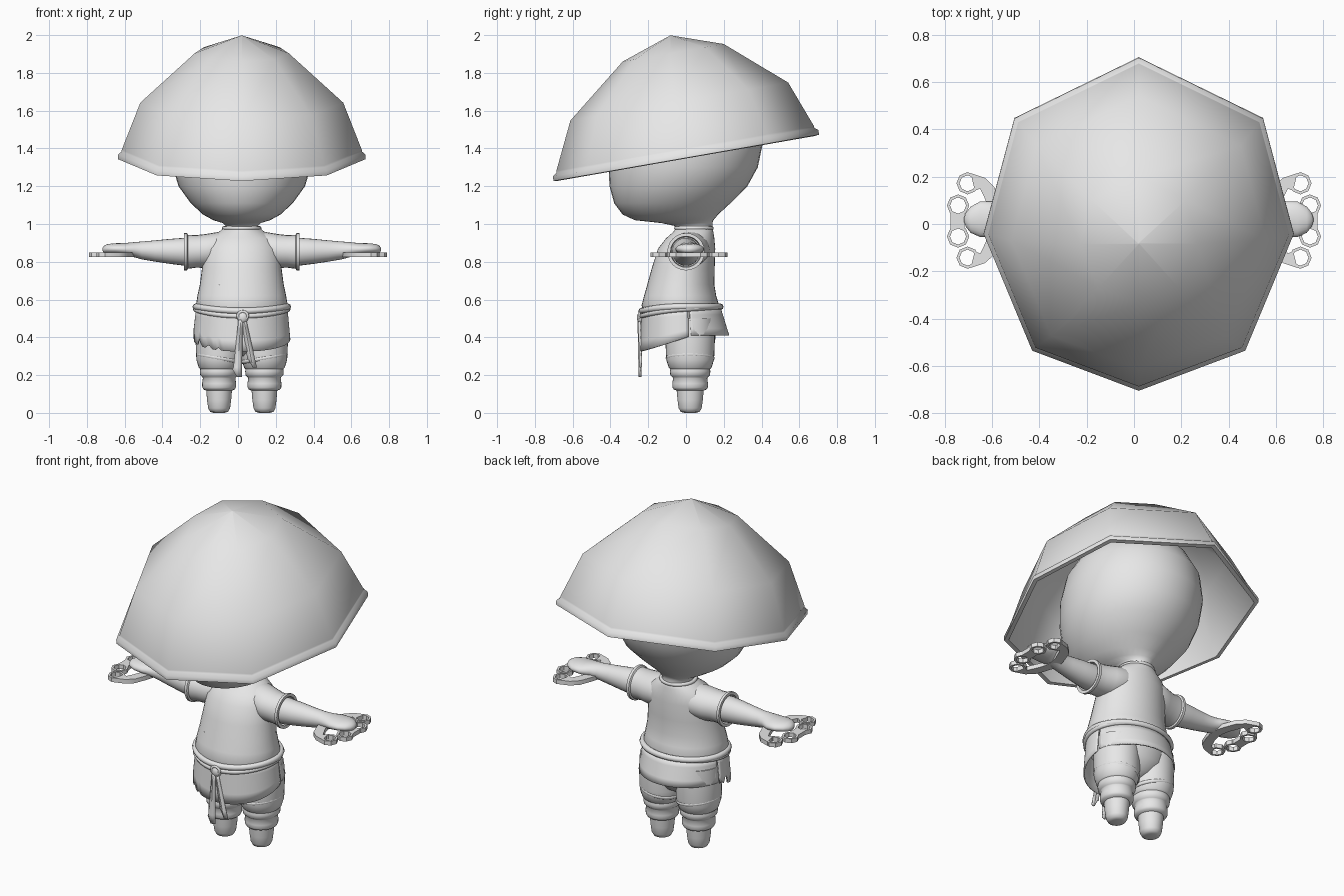
import bpy, bmesh, math, random
from mathutils import Matrix, Vector

if "Cube" in bpy.data.objects:
    bpy.data.objects.remove(bpy.data.objects["Cube"])

random.seed(4)
CX = 0.02  # body centre line
grey = bpy.data.materials.new("plain grey")
grey.diffuse_color = (0.8, 0.8, 0.8, 1)
grey.use_nodes = True
grey.node_tree.nodes["Principled BSDF"].inputs["Base Color"].default_value = grey.diffuse_color


def finish(name, bm, angle=50, thick=0):
    bmesh.ops.recalc_face_normals(bm, faces=bm.faces)
    me = bpy.data.meshes.new(name)
    bm.to_mesh(me)
    bm.free()
    me.shade_smooth()
    me.set_sharp_from_angle(angle=math.radians(angle))
    me.materials.append(grey)
    ob = bpy.data.objects.new(name, me)
    bpy.context.collection.objects.link(ob)
    if thick:
        mod = ob.modifiers.new("thickness", 'SOLIDIFY')
        mod.thickness = thick
        mod.offset = 0
    return ob


def skin(name, rings, angle=50, caps=True, closed=False):
    """Bridge equal-length rings of points."""
    bm = bmesh.new()
    vs = [[bm.verts.new(p) for p in r] for r in rings]
    n = len(vs[0])
    pairs = list(zip(vs, vs[1:])) + ([(vs[-1], vs[0])] if closed else [])
    for a, b in pairs:
        for i in range(n):
            j = (i + 1) % n
            bm.faces.new((a[i], a[j], b[j], b[i]))
    if caps and not closed:
        bm.faces.new(vs[0])
        bm.faces.new(vs[-1])
    return finish(name, bm, angle)


def ellipse(n):
    return [(math.cos(2 * math.pi * i / n), math.sin(2 * math.pi * i / n)) for i in range(n)]


def loft_z(name, cx, sections, n=32, angle=50):
    """Sections are (z, front y, back y, half width)."""
    return skin(name, [[(cx + hw * c, (y0 + y1) / 2 + (y1 - y0) / 2 * s, z)
                        for c, s in ellipse(n)] for z, y0, y1, hw in sections], angle)


def loft_x(name, side, sections, n=24, angle=50):
    """Sections are (distance from centre line, y, z, y radius, z radius)."""
    return skin(name, [[(CX + side * d, y + ry * c, z + rz * s)
                        for c, s in ellipse(n)] for d, y, z, ry, rz in sections], angle)


def tube(name, pts, r, cyclic=False):
    cu = bpy.data.curves.new(name, 'CURVE')
    cu.dimensions = '3D'
    cu.bevel_depth = r
    cu.bevel_resolution = 2
    cu.use_fill_caps = True
    sp = cu.splines.new('POLY')
    sp.points.add(len(pts) - 1)
    for p, co in zip(sp.points, pts):
        p.co = (*co, 1)
    sp.use_cyclic_u = cyclic
    tmp = bpy.data.objects.new(name, cu)
    bm = bmesh.new()
    bpy.context.collection.objects.link(tmp)
    me = bpy.data.meshes.new_from_object(tmp.evaluated_get(bpy.context.evaluated_depsgraph_get()))
    bm.from_mesh(me)
    bpy.data.objects.remove(tmp)
    bpy.data.meshes.remove(me)
    return finish(name, bm)


# Hat: tilted eight-sided dome with a lip and hollow inside
half = [(0, .715), (.525, .455), (.655, -.04), (.45, -.54), (0, -.712)]
rim = half + [(-x, y) for x, y in half[3:0:-1]]
tilt = Matrix.Translation((CX, 0, 1.35)) @ Matrix.Rotation(math.radians(9.9), 4, 'X')
hat_profile = [(.005, .652), (.38, .56), (.82, .30), (.97, .05), (.972, .04), (1, .025), (1, 0),
               (.965, -.003), (.94, .05), (.79, .285), (.36, .535), (.005, .625)]
skin("hat", [[tilt @ Vector((x * k, y * k + .03 * min(1, h / .6), h)) for x, y in rim]
             for k, h in hat_profile], 65)

# Head and neck
loft_z("head", CX, [(.93, -.05, .14, .09), (.99, -.06, .14, .085), (1.005, -.13, .14, .1),
                    (1.02, -.27, .145, .15), (1.05, -.335, .17, .205), (1.11, -.38, .235, .27),
                    (1.2, -.405, .325, .335), (1.3, -.41, .38, .365), (1.42, -.4, .405, .375),
                    (1.55, -.36, .39, .355), (1.66, -.28, .33, .29), (1.74, -.15, .22, .17),
                    (1.77, -.03, .1, .06)], 40, 80)

# Shirt body with collar and a fold on the chest
loft_z("shirt", CX, [(.53, -.225, .165, .235), (.57, -.235, .175, .243), (.62, -.222, .16, .235),
                     (.68, -.205, .15, .222), (.77, -.18, .152, .21), (.87, -.148, .155, .2),
                     (.925, -.105, .15, .175), (.955, -.07, .145, .125), (.975, -.055, .142, .1),
                     (.98, -.05, .138, .088)], 40)
tube("collar", [(CX + .094 * c, .042 + .094 * s, .978) for c, s in ellipse(28)], .011, True)
tube("shirt_fold", [(-.1, -.173, .68), (-.05, -.186, .685), (0, -.19, .69), (.06, -.185, .71)], .005)

# Sleeves, arms and hands
for side, tag in ((1, "left"), (-1, "right")):
    loft_x("sleeve_" + tag, side, [(.04, .03, .87, .08, .08), (.13, .02, .865, .105, .092),
                                   (.19, .01, .857, .1, .09), (.24, .003, .855, .092, .086),
                                   (.285, 0, .853, .09, .09), (.29, 0, .853, .099, .099),
                                   (.305, 0, .853, .099, .099), (.305, 0, .853, .082, .082),
                                   (.26, 0, .853, .078, .078)])
    loft_x("arm_" + tag, side, [(.2, 0, .853, .07, .07), (.3, 0, .853, .074, .074),
                                (.38, .003, .855, .066, .066), (.46, .006, .857, .056, .056),
                                (.53, .01, .86, .05, .047), (.57, .012, .864, .058, .04),
                                (.62, .02, .866, .076, .033), (.67, .02, .868, .075, .03),
                                (.71, .018, .868, .055, .026), (.73, .018, .866, .03, .018),
                                (.738, .018, .866, .008, .006)], 24, 70)

    # Four-ring knuckle guard with a grip bow through the palm
    for i, (x, y) in enumerate([(.703, .172), (.743, .078), (.743, -.053), (.703, -.142)]):
        ring = [[(side * x + r * c, y + r * s, z) for c, s in ellipse(8)]
                for r, z in [(.047, .825), (.047, .85), (.034, .85), (.034, .825)]]
        skin("knuckle_ring_%s_%d" % (tag, i), ring, 30, closed=True)
    web = [(.715, .05), (.745, .038), (.775, .045), (.775, -.02), (.745, -.012), (.715, -.025)]
    bow = [(.672, .205), (.62, .185), (.59, .15), (.625, .135), (.645, .09), (.605, .095),
           (.575, .05), (.575, -.03), (.605, -.075), (.645, -.07), (.625, -.115),
           (.59, -.13), (.62, -.155), (.672, -.175)]
    # Outer bow edge paired with an inner edge
    inner = [(.672, .14), (.65, .15), (.635, .12), (.615, .07), (.605, .03), (.605, -.01),
             (.615, -.05), (.635, -.095), (.65, -.125), (.672, -.115)]
    outer = [(.69, .215), (.63, .195), (.59, .155), (.565, .09), (.55, .04), (.55, -.015),
             (.565, -.065), (.59, -.13), (.63, -.165), (.69, -.185)]
    skin("grip_" + tag, [[(side * o[0], o[1], .825), (side * o[0], o[1], .85),
                          (side * q[0], q[1], .85), (side * q[0], q[1], .825)]
                         for o, q in zip(outer, inner)], 30)
    skin("ring_bridge_" + tag, [[(side * x, y, z) for x, y in web] for z in (.825, .85)], 30)

    # Wrapped leg with a rounded foot
    leg = [(0, .03), (.006, .048), (.025, .058), (.07, .064), (.118, .068), (.124, .083),
           (.135, .089), (.155, .09), (.185, .086), (.19, .09), (.2, .1), (.22, .102), (.232, .1),
           (.24, .108), (.28, .12), (.31, .122), (.34, .123), (.4, .125), (.5, .12)]
    loft_z("leg_" + tag, CX + side * .12, [(z, .022 - r * 1.05, .022 + r * 1.05, r) for z, r in leg])
    tube("leg_wrap_" + tag, [(CX + side * .12 + .112 * c, .022 + .118 * s, .29 + .02 * c * side)
                             for c, s in ellipse(24)], .012, True)

# Seat of the trousers
loft_z("hips", CX, [(.3, -.03, .06, .04), (.33, -.08, .11, .1), (.39, -.13, .155, .19),
                    (.47, -.18, .165, .225), (.55, -.2, .165, .23)])


# Skirt panels: hanging cloth below the belt, split at the sides
def panel(name, a0, a1, hem, flare, grow, n=48):
    bm = bmesh.new()
    cols = []
    for i in range(n + 1):
        a = math.radians(a0 + (a1 - a0) * i / n)
        c, s = math.cos(a), math.sin(a)
        low = hem(c, s)
        col = []
        for k in range(5):
            t = k / 4
            z = .555 + (low - .555) * t
            col.append(bm.verts.new((CX + (.238 + grow * t) * c, -.025 + (.205 + flare * t) * s, z)))
        cols.append(col)
    for p, q in zip(cols, cols[1:]):
        for k in range(4):
            bm.faces.new((p[k], q[k], q[k + 1], p[k + 1]))
    return finish(name, bm, 50, .008)


def torn_hem(c, s):
    base = .325 + .065 * max(0, 1 + s) ** 1.1
    tear = random.choice((0, 0, .015, .04)) if c < -.35 else 0
    return base + tear


panel("front_skirt", 170, 370, torn_hem, .012, .015)
panel("back_skirt", 12, 168, lambda c, s: .41, .045, .012)

# Belt dipping to the front, knot and hanging sash ends
for i, (dz, r) in enumerate([(0, .017), (-.027, .014)]):
    tube("belt_%d" % i, [(CX + .244 * c, -.026 + .208 * s, .562 + dz * (1 - s) / 2 - .022 * max(0, -s) ** 2)
                         for c, s in ellipse(40)], r, True)
bm = bmesh.new()
bmesh.ops.create_uvsphere(bm, u_segments=16, v_segments=10, radius=1,
                          matrix=Matrix.Translation((CX + .005, -.238, .505)) @ Matrix.Diagonal((.03, .022, .032, 1)))
finish("belt_knot", bm, 80)
tube("knot_loop", [(CX + .005 + .026 * c, -.247, .515 + .022 * s) for c, s in ellipse(14)], .008, True)
for i, (x0, x1, z1, w) in enumerate([(.015, -.005, .19, .024), (.03, .078, .24, .021)]):
    bm = bmesh.new()
    rows = []
    for k in range(7):
        t = k / 6
        x, z, h = x0 + (x1 - x0) * t, .5 + (z1 - .5) * t, .01 + (w - .01) * t
        y = -.246 + .006 * t + .004 * i
        rows.append([bm.verts.new(p) for p in ((x - h, y, z + (.04 * t if k == 6 else 0)),
                                               (x, y - .007, z), (x + h, y, z))])
    for p, q in zip(rows, rows[1:]):
        for j in range(2):
            bm.faces.new((p[j], p[j + 1], q[j + 1], q[j]))
    finish("sash_end_%d" % i, bm, 40, .008)
